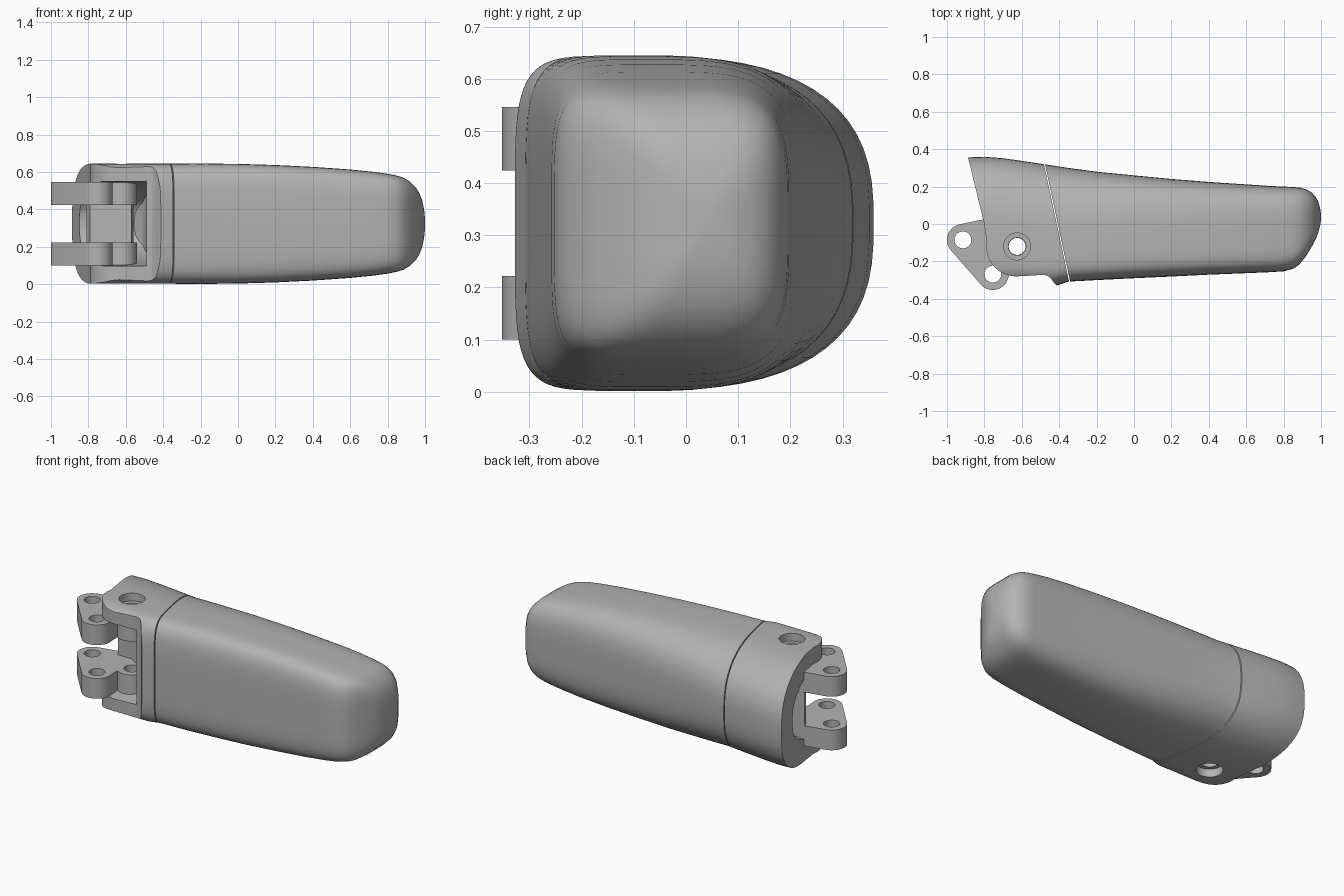
import bpy, bmesh, math

if "Cube" in bpy.data.objects:
    bpy.data.objects.remove(bpy.data.objects["Cube"])

ZC = 0.323  # mid height of the whole model

grey = bpy.data.materials.new("neutral_grey")
grey.use_nodes = True
grey.diffuse_color = (0.45, 0.45, 0.45, 1)
grey.node_tree.nodes["Principled BSDF"].inputs["Base Color"].default_value = (0.45, 0.45, 0.45, 1)

# Stations along the finger: x, front y, back y, half height
STATIONS = [
    (-1.00, -0.33, 0.352, 0.318), (-0.88, -0.33, 0.357, 0.320), (-0.80, -0.33, 0.360, 0.321),
    (-0.70, -0.33, 0.352, 0.321), (-0.58, -0.33, 0.335, 0.321), (-0.48, -0.33, 0.320, 0.321),
    (-0.41, -0.328, 0.309, 0.321), (-0.35, -0.308, 0.300, 0.321), (-0.20, -0.300, 0.280, 0.322),
    (0.00, -0.290, 0.260, 0.320), (0.20, -0.281, 0.241, 0.314), (0.40, -0.271, 0.225, 0.304),
    (0.60, -0.263, 0.212, 0.290), (0.72, -0.258, 0.204, 0.278), (0.80, -0.253, 0.200, 0.267),
    (0.85, -0.240, 0.198, 0.257), (0.885, -0.216, 0.195, 0.246), (0.92, -0.172, 0.186, 0.225),
    (0.95, -0.122, 0.168, 0.195), (0.97, -0.085, 0.147, 0.163), (0.985, -0.048, 0.120, 0.125),
    (0.995, -0.010, 0.085, 0.075), (1.00, 0.025, 0.050, 0.025),
]


def new_object(name, bm):
    bmesh.ops.recalc_face_normals(bm, faces=bm.faces)
    mesh = bpy.data.meshes.new(name)
    bm.to_mesh(mesh)
    bm.free()
    obj = bpy.data.objects.new(name, mesh)
    bpy.context.collection.objects.link(obj)
    mesh.materials.append(grey)
    return obj


def loft(name, front=0.0, back=0.0, side=0.0, stations=STATIONS, n=64):
    """Skin of D-shaped sections: squarish front, rounder back."""
    bm = bmesh.new()
    rings = []
    for x, yf, yb, h in stations:
        yf, yb, h = yf - front, yb - back, h - side
        t = min(max((x + 0.4) / 1.1, 0), 1)
        n_back = 2.7 + 1.2 * t
        yc = yf + (yb - yf) * (0.34 + 0.12 * t)
        ring = []
        for i in range(n):
            a = 2 * math.pi * (i + 0.5) / n
            c, s = math.cos(a), math.sin(a)
            e = 2 / (n_back if c > 0 else 5)
            y = yc + math.copysign(abs(c) ** e, c) * (yb - yc if c > 0 else yc - yf)
            ring.append(bm.verts.new((x, y, ZC + math.copysign(abs(s) ** e, s) * h)))
        rings.append(ring)
    for a, b in zip(rings, rings[1:]):
        for i in range(n):
            bm.faces.new((a[i], a[(i + 1) % n], b[(i + 1) % n], b[i]))
    bm.faces.new(rings[0])
    bm.faces.new(rings[-1])
    return new_object(name, bm)


def prism(name, points, z0, z1):
    """Outline in plan, extruded upward."""
    bm = bmesh.new()
    face = bm.faces.new([bm.verts.new((x, y, z0)) for x, y in points])
    top = bmesh.ops.extrude_face_region(bm, geom=[face])["geom"]
    bmesh.ops.translate(bm, vec=(0, 0, z1 - z0),
                        verts=[v for v in top if isinstance(v, bmesh.types.BMVert)])
    return new_object(name, bm)


def arc(cx, cy, r, a0, a1, n=16):
    return [(cx + r * math.cos(math.radians(a0 + (a1 - a0) * i / n)),
             cy + r * math.sin(math.radians(a0 + (a1 - a0) * i / n))) for i in range(n + 1)]


def circle(cx, cy, r):
    return arc(cx, cy, r, 0, 352.5, 47)


def boolean(obj, cutter, operation):
    """Apply a boolean and throw the cutter away."""
    cutter.hide_render = True
    mod = obj.modifiers.new("cut", 'BOOLEAN')
    mod.operation, mod.object, mod.solver = operation, cutter, 'EXACT'
    bpy.context.view_layer.objects.active = obj
    bpy.ops.object.modifier_apply(modifier=mod.name)
    bpy.data.objects.remove(cutter)


def smooth(obj, angle=35):
    bpy.ops.object.select_all(action='DESELECT')
    obj.select_set(True)
    bpy.context.view_layer.objects.active = obj
    bpy.ops.object.shade_smooth_by_angle(angle=math.radians(angle))


HINGE = (-0.625, -0.12)
LINK_HOLES = [(-0.915, -0.085), (-0.755, -0.268)]

# Fingertip body, trimmed by the slanted seam
tip = loft("fingertip_body")
boolean(tip, prism("tip_trim", [(-0.330, -0.36), (1.2, -0.36), (1.2, 0.42), (-0.497, 0.42)], -0.2, 0.9),
        'INTERSECT')
smooth(tip)

# Knuckle shell with hinge ears
shell_outline = ([(-0.903, 0.42), (-0.803, 0.01), (-0.787, -0.09)]
                 + arc(-0.63, -0.12, 0.16, 182, 275)
                 + [(-0.52, -0.274), (-0.485, -0.271), (-0.46, -0.278), (-0.44, -0.297),
                    (-0.425, -0.318), (-0.408, -0.332), (-0.40, -0.36), (-0.336, -0.36), (-0.503, 0.42)])
shell = loft("knuckle_shell")
boolean(shell, prism("shell_trim", shell_outline, -0.2, 0.9), 'INTERSECT')

# Hollow the shell, open to the front and the end
cavity = loft("cavity", front=0.6, back=0.165, side=0.088,
              stations=[(-1.2, -0.33, 0.355, 0.321)] + STATIONS[1:6])
boolean(cavity, prism("cavity_trim", [(-1.15, -0.8), (-0.49, -0.8), (-0.49, 0.06), (-0.51, 0.12),
                                      (-0.56, 0.17), (-0.64, 0.25), (-1.15, 0.25)], -0.2, 0.9), 'INTERSECT')
boolean(shell, cavity, 'DIFFERENCE')

# Pin hole with a counterbore on each side
boolean(shell, prism("pin_hole", circle(*HINGE, 0.047), -0.2, 0.9), 'DIFFERENCE')
for z0, z1 in ((-0.2, 0.05), (0.596, 0.9)):
    boolean(shell, prism("counterbore", circle(*HINGE, 0.072), z0, z1), 'DIFFERENCE')
smooth(shell)

# Clevis link plates: two link eyes and a hinge eye
(ax, ay), (bx, by) = LINK_HOLES
plate_outline = (arc(ax, ay, 0.085, 101, 221) + arc(bx, by, 0.085, 221, 375)
                 + arc(*HINGE, 0.085, 235, 400) + [(-0.57, 0.03), (-0.79, 0.028)])
for name, z0, z1 in (("lower_link_plate", 0.10, 0.222), ("upper_link_plate", 0.424, 0.546)):
    plate = prism(name, plate_outline, z0, z1)
    for hole in LINK_HOLES + [HINGE]:
        boolean(plate, prism("eye", circle(*hole, 0.045), 0, 0.7), 'DIFFERENCE')
    smooth(plate)

# Web joining the two plates
web = prism("link_web", [(-0.81, 0.024), (-0.79, -0.02), (-0.70, -0.02), (-0.66, -0.045),
                         (-0.57, -0.045), (-0.56, 0.029), (-0.79, 0.029)], 0.222, 0.424)
smooth(web)
